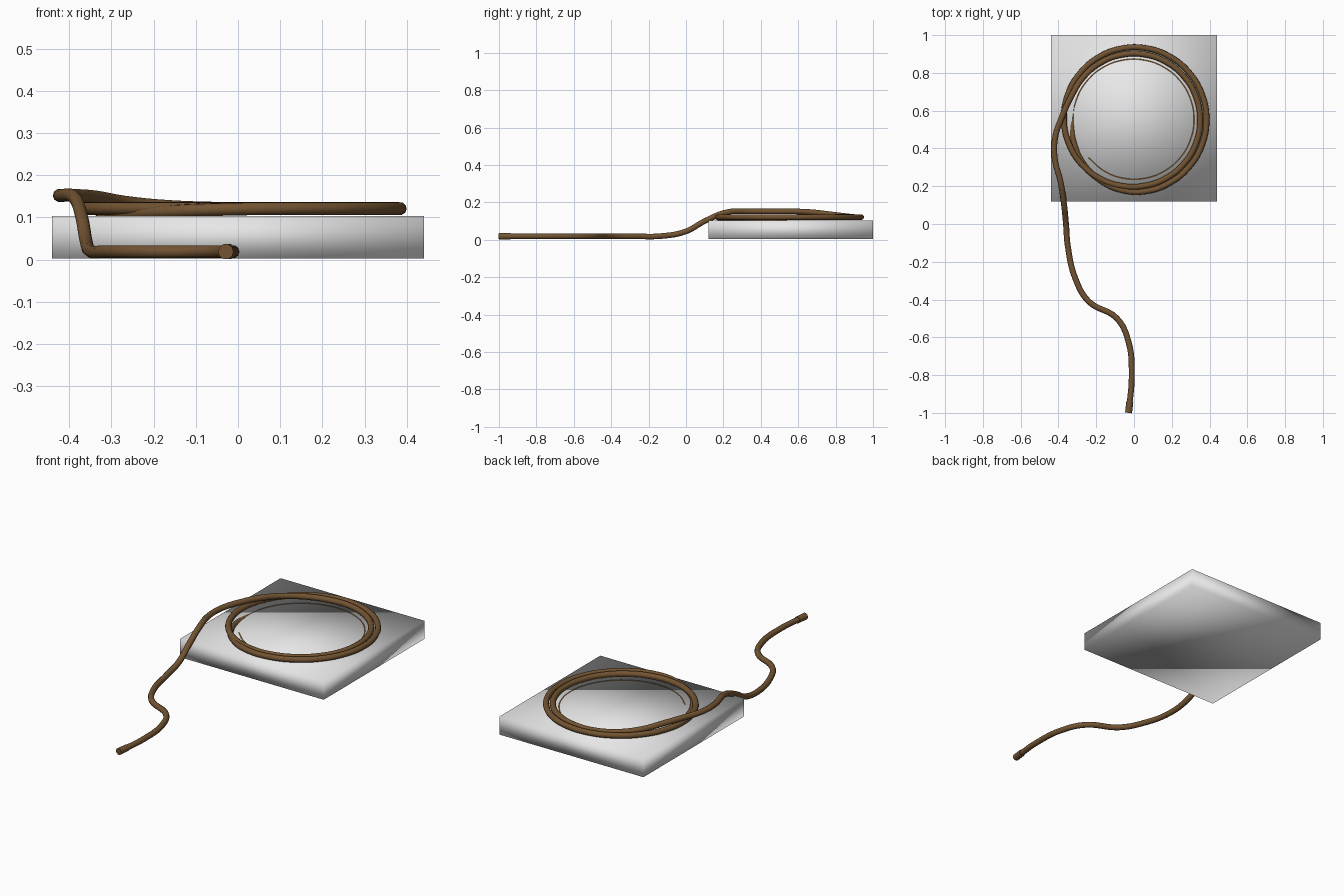
import bpy
from math import cos, sin, radians

old = bpy.data.objects.get("Cube")
if old:
    bpy.data.objects.remove(old, do_unlink=True)


def material(name, color):
    mat = bpy.data.materials.new(name)
    mat.use_nodes = True
    mat.diffuse_color = color
    mat.node_tree.nodes["Principled BSDF"].inputs["Base Color"].default_value = color
    return mat


def rope(name, points, radius, mat):
    """Round strand swept through the given points, turned into a mesh."""
    curve = bpy.data.curves.new(name, "CURVE")
    curve.dimensions = "3D"
    curve.bevel_depth = radius
    curve.bevel_resolution = 3
    curve.resolution_u = 6
    curve.use_fill_caps = True
    spline = curve.splines.new("BEZIER")
    spline.bezier_points.add(len(points) - 1)
    for bp, co in zip(spline.bezier_points, points):
        bp.co = co
        bp.handle_left_type = bp.handle_right_type = "AUTO"
    obj = bpy.data.objects.new(name, curve)
    bpy.context.collection.objects.link(obj)
    bpy.ops.object.select_all(action="DESELECT")
    obj.select_set(True)
    bpy.context.view_layer.objects.active = obj
    bpy.ops.object.convert(target="MESH")
    obj = bpy.context.object
    obj.data.materials.clear()
    obj.data.materials.append(mat)
    bpy.ops.object.shade_smooth_by_angle(angle=radians(50))
    return obj


white = material("pale grey", (0.8, 0.8, 0.8, 1))
brown = material("rope brown", (0.17, 0.088, 0.032, 1))

# Square base slab, softly shaded across its corners
bpy.ops.mesh.primitive_cube_add(size=1, location=(0, 0.56, 0.053))
slab = bpy.context.object
slab.name = "base_slab"
slab.scale = (0.88, 0.88, 0.1)
bpy.ops.object.transform_apply(location=False, rotation=False, scale=True)
slab.data.materials.append(white)
bpy.ops.object.shade_smooth()

# Loose tail: along the ground, up the slab and over the coil
tail = [
    (-0.028, -0.995, 0.019), (-0.012, -0.8, 0.019), (-0.03, -0.62, 0.019),
    (-0.09, -0.5, 0.019), (-0.24, -0.41, 0.019), (-0.31, -0.29, 0.019),
    (-0.35, -0.12, 0.021), (-0.36, 0.0, 0.045), (-0.37, 0.1, 0.1),
    (-0.388, 0.22, 0.148), (-0.42, 0.35, 0.152), (-0.417, 0.46, 0.152),
    (-0.38, 0.57, 0.152), (-0.335, 0.67, 0.148),
]

# Coil keys: degrees turned clockwise, radius, height.
# Inner turn, outer turn, then the end sinks inside the slab.
keys = [
    (-140, 0.35, 0.136), (-110, 0.35, 0.122), (0, 0.35, 0.121),
    (90, 0.355, 0.121), (180, 0.371, 0.121), (270, 0.384, 0.121),
    (360, 0.384, 0.121), (450, 0.384, 0.121), (500, 0.355, 0.108),
    (540, 0.325, 0.0885), (860, 0.315, 0.0885),
]


def coil_point(angle):
    for (a0, r0, z0), (a1, r1, z1) in zip(keys, keys[1:]):
        if angle <= a1:
            t = (angle - a0) / (a1 - a0)
            r, z = r0 + (r1 - r0) * t, z0 + (z1 - z0) * t
            return (r * cos(radians(-angle)), 0.552 + r * sin(radians(-angle)), z)


coil = [coil_point(a) for a in range(-140, 861, 20)]
rope("rope", tail + coil, 0.0155, brown)

# Slightly thicker binding at the free end
rope("rope_end", [(-0.029, -1.0, 0.019), (-0.022, -0.94, 0.019)], 0.0185, brown)
